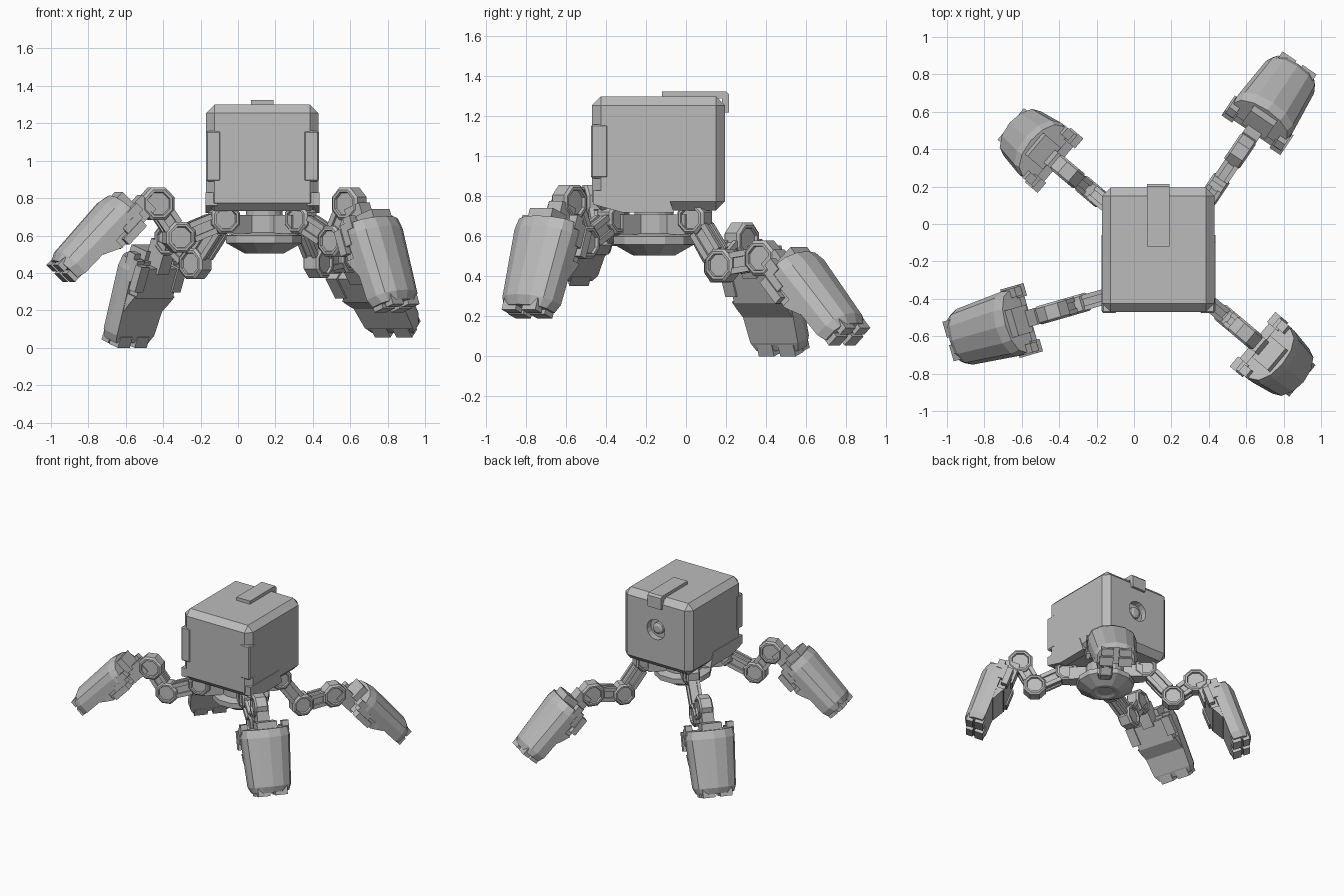
import bpy, bmesh
from math import sin, cos, pi, radians, atan2
from mathutils import Matrix, Vector

cube = bpy.data.objects.get("Cube")
if cube:
    bpy.data.objects.remove(cube)

grey = bpy.data.materials.new("plain_grey")
grey.use_nodes = True
grey.diffuse_color = (0.5, 0.5, 0.5, 1)
grey.node_tree.nodes["Principled BSDF"].inputs["Base Color"].default_value = (0.5, 0.5, 0.5, 1)


def finish(name, bm):
    bmesh.ops.recalc_face_normals(bm, faces=bm.faces)
    mesh = bpy.data.meshes.new(name)
    bm.to_mesh(mesh)
    bm.free()
    mesh.materials.append(grey)
    ob = bpy.data.objects.new(name, mesh)
    bpy.context.collection.objects.link(ob)
    return ob


def loft(name, rings, frame=Matrix()):
    """Skin a closed solid through rings of equal point count."""
    bm = bmesh.new()
    loops = [[bm.verts.new(frame @ Vector(p)) for p in ring] for ring in rings]
    count = len(loops[0])
    for a, b in zip(loops, loops[1:]):
        for i in range(count):
            j = (i + 1) % count
            bm.faces.new((a[i], a[j], b[j], b[i]))
    bm.faces.new(loops[0])
    bm.faces.new(loops[-1])
    return finish(name, bm)


def box(name, lo, hi, frame=Matrix(), bevel=0):
    bm = bmesh.new()
    size = Vector(hi) - Vector(lo)
    mid = (Vector(hi) + Vector(lo)) / 2
    bmesh.ops.create_cube(bm, size=1, matrix=Matrix.Translation(mid) @ Matrix.Diagonal(size).to_4x4())
    if bevel:
        bmesh.ops.bevel(bm, geom=bm.edges[:], offset=bevel, segments=1, affect='EDGES')
    bm.transform(frame)
    return finish(name, bm)


def circle(radius, z, sides):
    return [(radius * cos((i + .5) * 2 * pi / sides), radius * sin((i + .5) * 2 * pi / sides), z)
            for i in range(sides)]


def turned(name, profile, frame, sides):
    return loft(name, [circle(r, z, sides) for r, z in profile], frame)


def frame_of(x, y, z, origin):
    """Matrix from three axis vectors and an origin."""
    m = Matrix((x, y, z)).transposed().to_4x4()
    m.translation = origin
    return m


# Head: chamfered cube with a round recess in the back
CX, CY = 0.13, -0.16
head = box("head", (-0.17, -0.47, 0.73), (0.43, 0.195, 1.3), bevel=0.045)
back = frame_of(Vector((1, 0, 0)), Vector((0, 0, -1)), Vector((0, 1, 0)), Vector((CX, 0.195, 1.04)))
cutter = turned("recess_cutter", [(0.08, -0.05), (0.08, 0.05)], back, 16)
cutter.hide_render = True
cutter.hide_viewport = True
cut = head.modifiers.new("recess", 'BOOLEAN')
cut.object = cutter
cut.solver = 'EXACT'
turned("back_socket", [(0.045, -0.052), (0.045, -0.025), (0.025, -0.015)], back, 12)

# Strap over the top and back edge
box("top_strap", (0.07, -0.12, 1.29), (0.19, 0.2, 1.325))
strap = [(0.18, 1.325), (0.2, 1.325), (0.215, 1.31), (0.215, 1.22), (0.18, 1.22)]
loft("back_strap", [[(x, y, z) for y, z in strap] for x in (0.07, 0.19)])

# Corner guards and lower side plates, one each side
for side, word in ((1, "left"), (-1, "right")):
    corner = CX + side * 0.262
    box(word + "_corner_guard", (corner - 0.04, -0.475, 0.89), (corner + 0.04, -0.39, 1.16), bevel=0.008)
    profile = [(-0.465, 0.83), (-0.1, 0.83), (-0.06, 0.72), (-0.32, 0.72), (-0.465, 0.76)]
    loft(word + "_lower_plate", [[(CX + side * d, y, z) for y, z in profile] for d in (0.24, 0.305)])

# Neck and faceted hub
hub = Matrix.Translation((CX + 0.01, CY, 0))
turned("neck", [(0.1, 0.69), (0.1, 0.75)], hub, 16)
turned("hub_ring", [(0.145, 0.6), (0.145, 0.71)], hub, 16)
turned("hub_bowl", [(0.06, 0.515), (0.08, 0.505), (0.11, 0.505), (0.21, 0.56), (0.21, 0.6), (0.15, 0.615)], hub, 12)


def joint(name, frame, r, z, radius):
    """Octagonal disc with a sunken centre on both faces."""
    axis = frame @ Matrix.Translation((r, 0, z)) @ Matrix.Rotation(pi / 2, 4, 'X')
    half = 0.05
    prof = [(radius * .66, half - .015), (radius * .7, half), (radius * .85, half), (radius, half - .012)]
    turned(name, [(a, -b) for a, b in prof] + [(a, b) for a, b in reversed(prof)], axis, 8)


def link(name, frame, a, b):
    """Twin side rails joined by a core bar."""
    d = Vector((b[0] - a[0], 0, b[1] - a[1]))
    length = d.length
    d.normalize()
    f = frame @ frame_of(d, Vector((0, 1, 0)), d.cross(Vector((0, 1, 0))), Vector((a[0], 0, a[1])))
    box(name + "_core", (0, -0.027, -0.045), (length, 0.027, 0.045), f)
    for s in (-1, 1):
        for edge in (-1, 1):
            lo = edge * 0.04 - 0.015
            box(name + "_rail", (0.07, s * 0.03 - 0.012, lo), (length - 0.07, s * 0.03 + 0.012, lo + 0.03), f)


def shell_ring(width, inner, outer, u):
    """Half-round section: flat inner side, faceted outer side."""
    pts = [(inner, -width), (inner, width)]
    for i in range(7):
        t = pi / 2 - i * pi / 6
        pts.append((inner + 0.07 + (outer - inner - 0.07) * cos(t), width * sin(t)))
    return [(n, s, u) for n, s in pts]


def slab(name, frame, rows):
    """Block behind the shell; each row is inner offset, half width, distance."""
    loft(name, [[(n, -w, u), (n, w, u), (0.09, w, u), (0.09, -w, u)] for n, w, u in rows], frame)


def foot(name, frame, knee, pitch):
    p = radians(pitch)
    f = frame @ frame_of(Vector((sin(p), 0, cos(p))), Vector((0, 1, 0)),
                         Vector((cos(p), 0, -sin(p))), Vector((knee[0], 0, knee[1])))
    # Tapered outer shell
    loft(name + "_shell", [shell_ring(w, i, o, u) for w, i, o, u in
                           ((0.17, 0.06, 0.22, 0.15), (0.178, 0.06, 0.235, 0.21),
                            (0.155, 0.06, 0.225, 0.57), (0.135, 0.07, 0.2, 0.615))], f)
    # Bracket to the knee and raised centre of the upper rim
    box(name + "_bracket", (-0.01, -0.045, 0.03), (0.1, 0.045, 0.2), f)
    box(name + "_rim_centre", (0.08, -0.075, 0.1), (0.195, 0.075, 0.2), f)
    # Inner block with a wider lip
    slab(name + "_inner_block", f, ((0.005, 0.155, 0.17), (0.005, 0.15, 0.34)))
    slab(name + "_inner_lip", f, ((0.005, 0.165, 0.33), (0.03, 0.165, 0.38), (0.055, 0.16, 0.43)))
    for s in (-1, 1):
        # Stepped cuffs, corner tabs and toes
        box(name + "_cuff", (-0.005, s * 0.155 - 0.035, 0.16), (0.04, s * 0.155 + 0.035, 0.3), f)
        box(name + "_cuff_step", (0.04, s * 0.15 - 0.03, 0.14), (0.08, s * 0.15 + 0.03, 0.26), f)
        box(name + "_tab", (0.07, s * 0.155 - 0.025, 0.11), (0.12, s * 0.155 + 0.025, 0.18), f)
        box(name + "_toe", (0.06, s * 0.07 - 0.05, 0.58), (0.125, s * 0.07 + 0.05, 0.64), f)
        box(name + "_toe", (0.14, s * 0.065 - 0.045, 0.58), (0.19, s * 0.065 + 0.045, 0.64), f)


# Legs: hip corner, heading, two knee positions (reach, height), foot pitch
LEGS = {
    "front_right_leg": (-1, -1, 196, (0.25, 0.59), (0.375, 0.77), 46),
    "front_left_leg": (1, -1, -40, (0.235, 0.57), (0.34, 0.77), 70),
    "back_left_leg": (1, 1, 56, (0.17, 0.455), (0.415, 0.49), 48),
    "back_right_leg": (-1, 1, 140, (0.2, 0.45), (0.365, 0.58), 70),
}
for name, (sx, sy, heading, knee, ankle, pitch) in LEGS.items():
    hip_at = Vector((CX + sx * 0.205, CY + sy * 0.205, 0))
    leg = Matrix.Translation(hip_at) @ Matrix.Rotation(radians(heading), 4, 'Z')
    hip = (0, 0.69)
    # Arm from the hub out to the hip
    out = Matrix.Translation((CX, CY, 0)) @ Matrix.Rotation(atan2(sy, sx), 4, 'Z')
    box(name + "_hip_arm", (0.1, -0.05, 0.61), (0.27, 0.05, 0.71), out)
    joint(name + "_hip", leg, *hip, 0.085)
    joint(name + "_knee", leg, *knee, 0.088)
    joint(name + "_ankle", leg, *ankle, 0.095)
    link(name + "_upper_link", leg, hip, knee)
    link(name + "_lower_link", leg, knee, ankle)
    foot(name + "_foot", leg, ankle, pitch)
